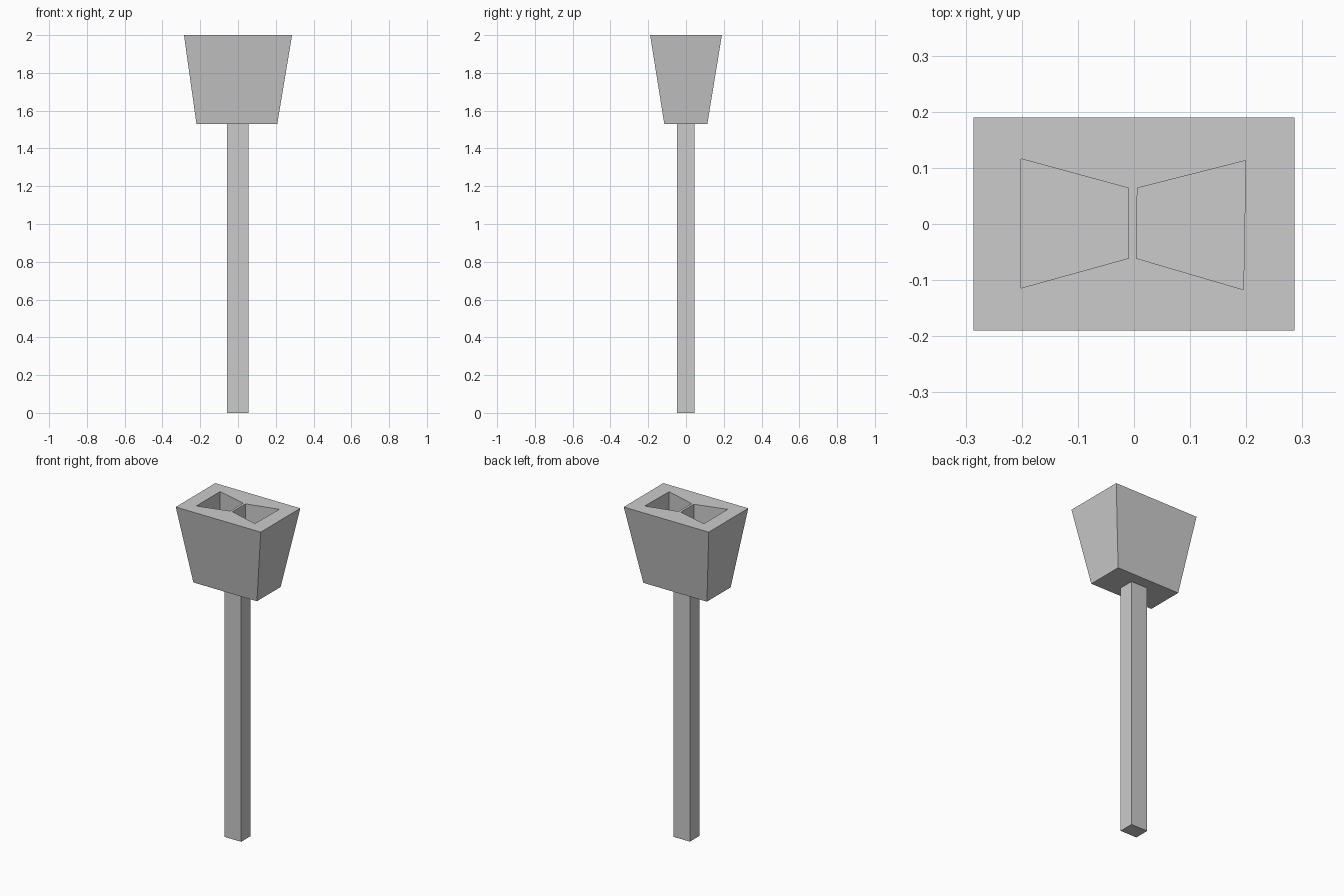
import bpy
import bmesh

if "Cube" in bpy.data.objects:
    bpy.data.objects.remove(bpy.data.objects["Cube"], do_unlink=True)

# One plain grey for the whole model
grey = bpy.data.materials.new("plain grey")
grey.use_nodes = True
colour = (0.6, 0.6, 0.6, 1)
grey.diffuse_color = colour
grey.node_tree.nodes["Principled BSDF"].inputs["Base Color"].default_value = colour


def rect(x0, x1, y0, y1):
    return [(x0, y0), (x1, y0), (x1, y1), (x0, y1)]


def loft(name, bottom, top, z0, z1):
    """Flat-faced solid between two outlines with the same number of points."""
    bm = bmesh.new()
    low = [bm.verts.new((x, y, z0)) for x, y in bottom]
    high = [bm.verts.new((x, y, z1)) for x, y in top]
    bm.faces.new(low[::-1])
    bm.faces.new(high)
    n = len(low)
    for i in range(n):
        j = (i + 1) % n
        bm.faces.new((low[i], low[j], high[j], high[i]))
    mesh = bpy.data.meshes.new(name)
    bm.to_mesh(mesh)
    bm.free()
    mesh.materials.append(grey)
    obj = bpy.data.objects.new(name, mesh)
    bpy.context.collection.objects.link(obj)
    return obj


# Square post and flared head
post_outline = rect(-0.057, 0.055, -0.048, 0.044)
loft("post", post_outline, post_outline, 0, 1.53)
head = loft("head", rect(-0.22, 0.208, -0.115, 0.113),
            rect(-0.286, 0.286, -0.19, 0.19), 1.53, 2)

# Two wedge-shaped sockets sunk into the top of the head
sockets = {
    "left_socket_cutter": [(0.004, -0.061), (0.195, -0.117), (0.199, 0.113), (0.006, 0.064)],
    "right_socket_cutter": [(-0.201, -0.114), (-0.01, -0.061), (-0.01, 0.064), (-0.201, 0.116)],
}
for name, outline in sockets.items():
    cutter = loft(name, outline, outline, 1.75, 2.1)
    cutter.hide_render = True
    cutter.hide_viewport = True
    cutter.display_type = 'WIRE'
    cut = head.modifiers.new(name, 'BOOLEAN')
    cut.operation = 'DIFFERENCE'
    cut.solver = 'EXACT'
    cut.object = cutter
